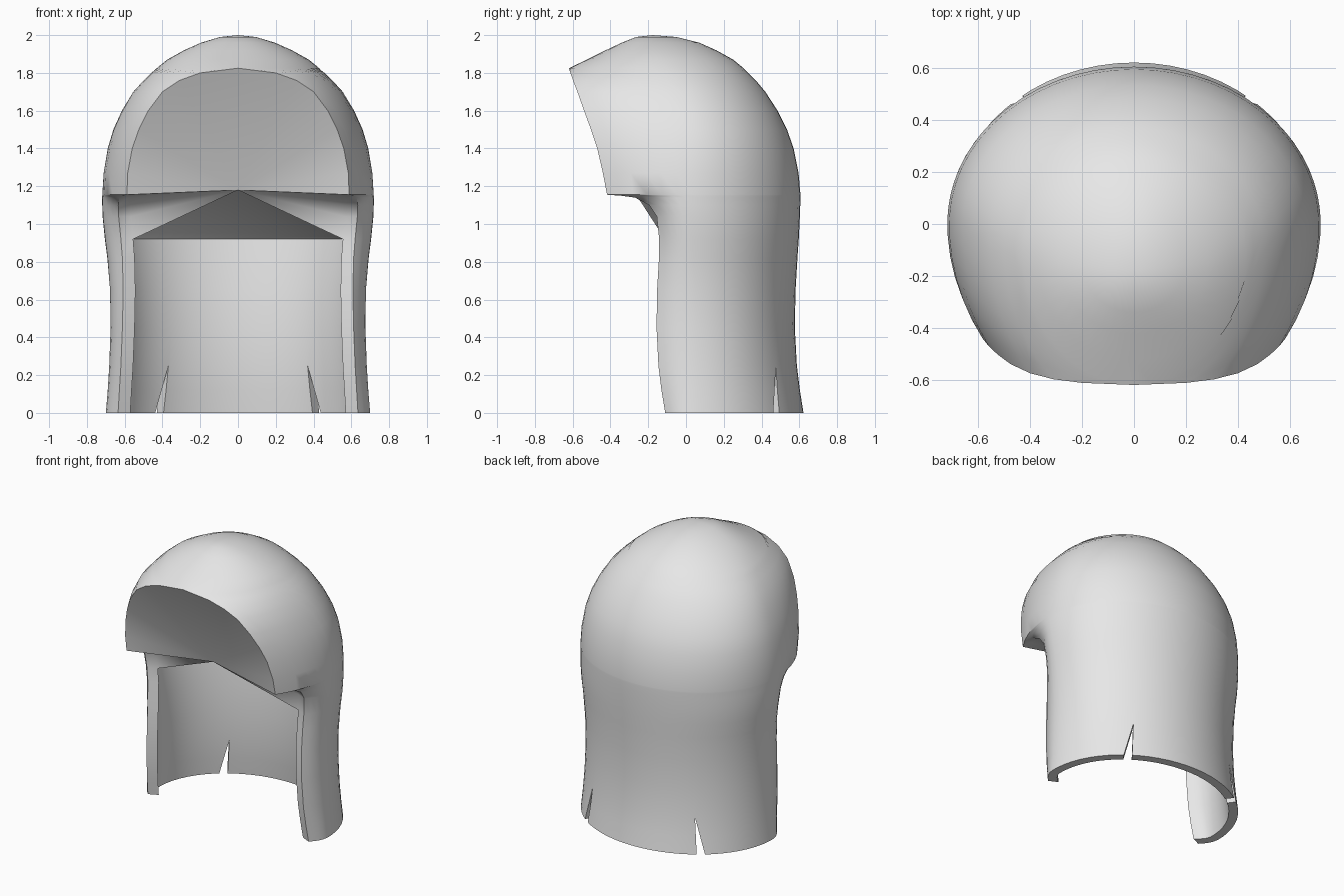
import bpy, bmesh, math
from mathutils import Vector

if "Cube" in bpy.data.objects:
    bpy.data.objects.remove(bpy.data.objects["Cube"])

N = 20            # columns per side
WALL = 0.06       # thickness of the hanging part

# Horizontal sections: height, half width, centre y, back y, front edge x, front edge y
ROWS = [
    (0.00, .700, .02, .622, .635, -.110),
    (0.12, .690, .02, .603, .628, -.130),
    (0.25, .682, .02, .587, .620, -.146),
    (0.45, .675, .02, .576, .612, -.156),
    (0.65, .678, .02, .580, .608, -.153),
    (0.82, .692, .02, .590, .612, -.143),
    (0.92, .705, .02, .597, .620, -.142),
    (1.04, .717, .01, .603, .632, -.155),
    (1.10, .719, .00, .605, .634, -.195),
    (1.14, .719, .00, .606, .628, -.270),
    (1.15, .719, .00, .606, .612, -.345),
    (1.155, .719, .00, .606, .588, -.418),
    (1.27, .712, .00, .596, .584, -.440),
    (1.40, .690, .00, .570, .560, -.470),
    (1.50, .660, -.01, .535, .525, -.503),
    (1.60, .615, -.03, .485, .475, -.540),
    (1.70, .555, -.06, .420, .400, -.575),
    (1.76, .500, -.08, .370, .310, -.598),
    (1.80, .460, -.10, .330, .200, -.612),
    (1.825, .430, -.11, .305, 0, -.620),
    (1.87, .375, -.13, .250, 0, -.525),
    (1.92, .285, -.15, .160, 0, -.425),
    (1.96, .195, -.16, .070, 0, -.340),
    (1.99, .095, -.17, -.050, 0, -.265),
]
TOP = (0, -.175, 2.0)
HANG, CORNER, RIM = 6, 11, 19     # row numbers: lining top, opening corner, rim top


def section(z, w, yc, yb, xf, yf):
    """Curve from one front edge round the back to the other front edge."""
    end = math.acos(xf / w)
    depth = (yc - yf) / math.sin(end)
    pts = []
    for j in range(-N, N + 1):
        a = math.pi / 2 - abs(j) / N * (math.pi / 2 + end)
        y = yc + math.sin(a) * (yb - yc if a > 0 else depth)
        pts.append(Vector((math.copysign(w * math.cos(a), j), y, z)))
    return pts


def lining(row, t=1.0):
    z, w, yc, yb, xf, yf = row
    return section(z, w - WALL * t, yc, yb - WALL * t, xf - WALL * 1.08 * t, yf + .03 * t)


bm = bmesh.new()


def add_row(pts):
    return [bm.verts.new(p) for p in pts]


def bridge(a, b):
    for i in range(len(a) - 1):
        bm.faces.new((a[i], a[i + 1], b[i + 1], b[i]))


def fan(tip, line):
    for a, b in zip(line, line[1:]):
        bm.faces.new((tip, a, b))


# Outer surface and crown
outer = [add_row(section(*r)) for r in ROWS]
for a, b in zip(outer, outer[1:]):
    bridge(a, b)
fan(bm.verts.new(TOP), outer[-1])

# Lining of the hanging part and its bottom edge
inner = [add_row(lining(r)) for r in ROWS[:HANG + 1]]
for a, b in zip(inner, inner[1:]):
    bridge(a, b)
bridge(outer[0], inner[0])

# Rounded transition and underside running to a central point
tip_co = Vector((0, -.28, 1.18))
tip = bm.verts.new(tip_co)
soft = []
for k, v in enumerate(inner[HANG]):
    s = 1 - ((k - N) / N) ** 4
    soft.append(v.co.lerp(tip_co, .05 * s) + Vector((0, 0, .02 * s)))
soft = add_row(soft)
bridge(inner[HANG], soft)
fan(tip, soft)

# Front edge strips, side underside and front hollow
for e in (0, -1):
    edge_in = [r[e] for r in inner]
    for i in range(HANG + 1, CORNER + 1):
        t = min(1, (CORNER - i) / 3)
        edge_in.append(bm.verts.new(lining(ROWS[i], t)[e]))
    edge_out = [r[e] for r in outer]
    bridge(edge_out[:CORNER + 1], edge_in)
    fan(tip, edge_in[HANG:])
    fan(tip, edge_out[CORNER:RIM + 1])

bmesh.ops.remove_doubles(bm, verts=bm.verts, dist=0.0005)
bmesh.ops.recalc_face_normals(bm, faces=bm.faces)
mesh = bpy.data.meshes.new("hair")
bm.to_mesh(mesh)
bm.free()
hair = bpy.data.objects.new("hair", mesh)
bpy.context.collection.objects.link(hair)

mat = bpy.data.materials.new("light grey")
mat.diffuse_color = (0.8, 0.8, 0.8, 1)
mat.use_nodes = True
mat.node_tree.nodes["Principled BSDF"].inputs["Base Color"].default_value = mat.diffuse_color
mesh.materials.append(mat)

# Two wedge slits at the lower back
bpy.context.view_layer.objects.active = hair
hair.select_set(True)
for side in (1, -1):
    cb = bmesh.new()
    out = Vector((.6 * side, .8, 0)) * .13
    tri = [(.432, .495, -.02), (.480, .462, -.02), (.400, .470, .25)]
    mid = [Vector((x * side, y, z)) for x, y, z in tri]
    a = [cb.verts.new(p - out) for p in mid]
    b = [cb.verts.new(p + out) for p in mid]
    cb.faces.new(a)
    cb.faces.new(b)
    for i in range(3):
        k = (i + 1) % 3
        cb.faces.new((a[i], a[k], b[k], b[i]))
    bmesh.ops.recalc_face_normals(cb, faces=cb.faces)
    cm = bpy.data.meshes.new("slit_cutter")
    cb.to_mesh(cm)
    cb.free()
    cutter = bpy.data.objects.new("slit_cutter", cm)
    cutter.hide_render = True
    bpy.context.collection.objects.link(cutter)
    mod = hair.modifiers.new("slit", 'BOOLEAN')
    mod.operation = 'DIFFERENCE'
    mod.solver = 'EXACT'
    mod.object = cutter
    bpy.ops.object.modifier_apply(modifier=mod.name)
    bpy.data.objects.remove(cutter)

bpy.ops.object.shade_smooth_by_angle(angle=math.radians(40))
